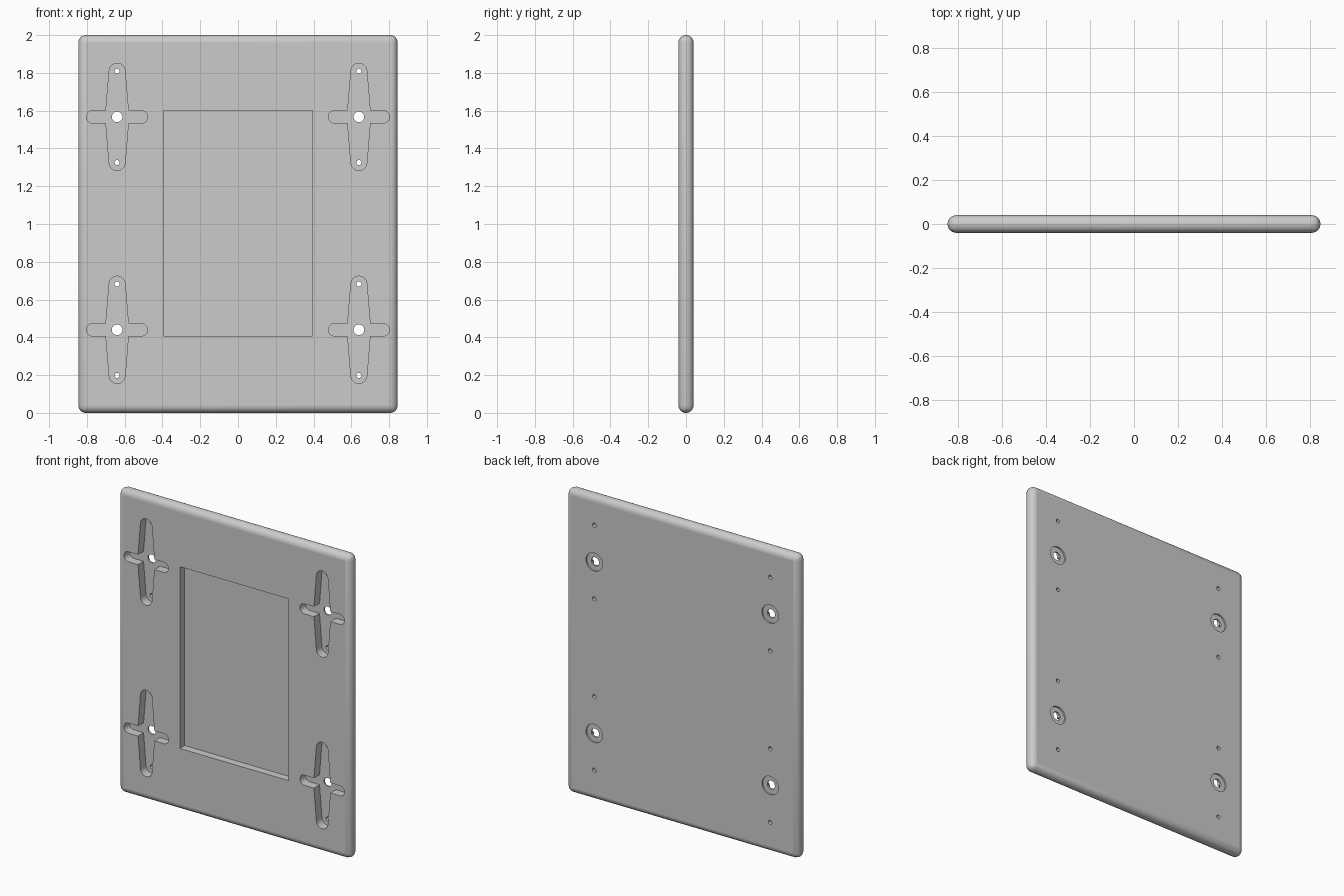
import bpy, bmesh
from math import cos, sin, radians

if "Cube" in bpy.data.objects:
    bpy.data.objects.remove(bpy.data.objects["Cube"])

W, T, H = 0.845, 0.04, 2.0      # half width, half thickness, height
CX, CZ = 0.64, (0.44, 1.567)    # bracket pocket centres

grey = bpy.data.materials.new("light grey")
grey.diffuse_color = (0.6, 0.6, 0.6, 1)
grey.use_nodes = True
grey.node_tree.nodes["Principled BSDF"].inputs["Base Color"].default_value = grey.diffuse_color


def make_object(name, bm):
    mesh = bpy.data.meshes.new(name)
    bmesh.ops.recalc_face_normals(bm, faces=bm.faces)
    bm.to_mesh(mesh)
    bm.free()
    mesh.materials.append(grey)
    obj = bpy.data.objects.new(name, mesh)
    bpy.context.collection.objects.link(obj)
    return obj


def arc(cx, cz, r, a0, a1, n):
    angles = [radians(a0 + (a1 - a0) * i / n) for i in range(n + 1)]
    return [(cx + r * cos(a), cz + r * sin(a)) for a in angles]


def circle(cx, cz, r, n=32):
    return arc(cx, cz, r, 0, 360, n)[:-1]


def cross(cx, cz):
    # short straight side arms, long tapered vertical arms, all round ended
    pts = arc(0.129, 0, 0.033, -90, 90, 12) + [(0.0595, 0.033)]
    pts += arc(0, 0.242, 0.042, 5, 175, 14) + [(-0.0595, 0.033)]
    pts += arc(-0.129, 0, 0.033, 90, 270, 12) + [(-0.0595, -0.033)]
    pts += arc(0, -0.242, 0.042, 185, 355, 14) + [(0.0595, -0.033)]
    return [(cx + x, cz + z) for x, z in pts]


def prism(bm, outline, y0, y1):
    a = [bm.verts.new((x, y0, z)) for x, z in outline]
    b = [bm.verts.new((x, y1, z)) for x, z in outline]
    bm.faces.new(a)
    bm.faces.new(b[::-1])
    for i in range(len(a)):
        j = (i + 1) % len(a)
        bm.faces.new((a[i], b[i], b[j], a[j]))


# plate with fully rounded rim
bm = bmesh.new()
prism(bm, [(-W, 0), (W, 0), (W, H), (-W, H)], -T, T)
bmesh.ops.bevel(bm, geom=bm.edges[:], offset=0.0395, segments=8,
                profile=0.5, affect='EDGES')
plate = make_object("mounting_plate", bm)

centres = [(sx * CX, z) for sx in (-1, 1) for z in CZ]

# front pockets: centre panel recess and four cross recesses
pockets = bmesh.new()
prism(pockets, [(-0.395, 0.407), (0.395, 0.407), (0.395, 1.602), (-0.395, 1.602)],
      -0.08, 0.01)
# back counterbores, and drilled through holes
bores, drills = bmesh.new(), bmesh.new()
for x, z in centres:
    prism(pockets, cross(x, z), -0.08, 0.018)
    prism(bores, circle(x, z, 0.06), 0.03, 0.08)
    prism(drills, circle(x, z, 0.028), -0.08, 0.08)
    for dz in (-0.242, 0.242):
        prism(drills, circle(x, z + dz, 0.0135, 20), -0.08, 0.08)

cutters = [make_object("pocket_cutter", pockets),
           make_object("counterbore_cutter", bores),
           make_object("drill_cutter", drills)]
for c in cutters:
    c.hide_render = True
    mod = plate.modifiers.new(c.name, 'BOOLEAN')
    mod.operation = 'DIFFERENCE'
    mod.solver = 'EXACT'
    mod.object = c

# bake the cuts and drop the cutters
dg = bpy.context.evaluated_depsgraph_get()
cut_mesh = bpy.data.meshes.new_from_object(plate.evaluated_get(dg))
plate.modifiers.clear()
plate.data = cut_mesh
for c in cutters:
    bpy.data.objects.remove(c)

# smooth rim and hole walls, crisp flat faces
bpy.context.view_layer.objects.active = plate
plate.select_set(True)
bpy.ops.object.shade_smooth_by_angle(angle=radians(30))
for p in plate.data.polygons:
    if abs(p.normal.y) > 0.999:
        p.use_smooth = False
